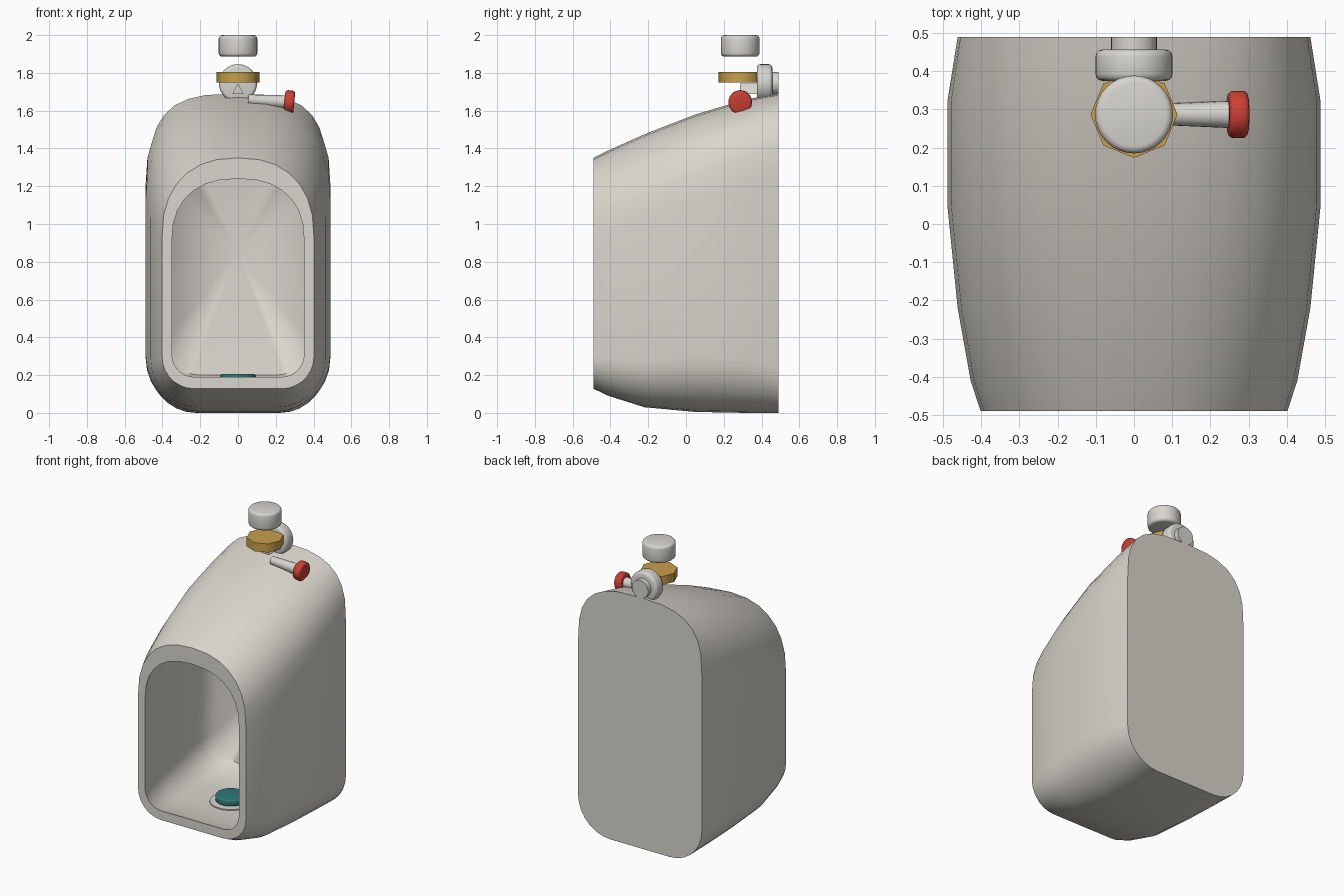
import bpy, bmesh, math
from mathutils import Vector

if "Cube" in bpy.data.objects:
    bpy.data.objects.remove(bpy.data.objects["Cube"], do_unlink=True)


def material(name, rgb):
    m = bpy.data.materials.new(name)
    m.use_nodes = True
    m.diffuse_color = (*rgb, 1)
    bsdf = m.node_tree.nodes["Principled BSDF"]
    bsdf.inputs["Base Color"].default_value = (*rgb, 1)
    bsdf.inputs["Roughness"].default_value = 0.5
    return m


PORCELAIN = material("warm porcelain", (0.70, 0.67, 0.61))
METAL = material("pale metal", (0.68, 0.66, 0.62))
BRASS = material("brass", (0.58, 0.35, 0.07))
RED = material("red", (0.60, 0.05, 0.035))
TEAL = material("dark teal", (0.03, 0.19, 0.19))


def finish(name, bm, mat):
    bmesh.ops.recalc_face_normals(bm, faces=bm.faces)
    mesh = bpy.data.meshes.new(name)
    bm.to_mesh(mesh)
    bm.free()
    mesh.materials.append(mat)
    obj = bpy.data.objects.new(name, mesh)
    bpy.context.collection.objects.link(obj)
    bpy.ops.object.select_all(action="DESELECT")
    obj.select_set(True)
    bpy.context.view_layer.objects.active = obj
    bpy.ops.object.shade_smooth_by_angle(angle=math.radians(55))


def section(y, half, low, high, r_low, arch, power, steps=7):
    """Upright outline: superelliptic arch on top, round corners below."""
    points = []
    for i in range(2 * steps + 1):
        a = math.pi * i / (2 * steps)
        c, s = math.cos(a), max(math.sin(a), 0)
        x = math.copysign(abs(c) ** (2 / power), c) * half
        points.append((x, y, high - arch + arch * s ** (2 / power)))
    for side, start in ((-1, 180), (1, 270)):
        for i in range(steps + 1):
            a = math.radians(start + 90 * i / steps)
            points.append((side * (half - r_low) + r_low * math.cos(a), y,
                           low + r_low + r_low * math.sin(a)))
    return points


def rod(name, start, end, r1, r2, mat, sides=32, bevel=0):
    """Cylinder or cone between two points, with optional softened rims."""
    start, end = Vector(start), Vector(end)
    axis = end - start
    bm = bmesh.new()
    bmesh.ops.create_cone(bm, cap_ends=True, segments=sides, radius1=r1,
                          radius2=r2, depth=axis.length)
    if bevel:
        rims = [e for e in bm.edges if abs(e.verts[0].co.z - e.verts[1].co.z) < 1e-5]
        bmesh.ops.bevel(bm, geom=rims, offset=bevel, segments=3, profile=0.5,
                        affect="EDGES")
    turn = Vector((0, 0, 1)).rotation_difference(axis).to_matrix()
    for v in bm.verts:
        v.co = turn @ v.co + (start + end) / 2
    finish(name, bm, mat)


# Basin: outer shell from back to front, then the hollow from front to back
outer = [(0.49, 0.462, 0.0, 1.69, 0.24, 0.42, 3.0),
         (0.32, 0.489, 0.0, 1.66, 0.29, 0.45, 2.6),
         (0.05, 0.489, 0.005, 1.58, 0.30, 0.45, 2.5),
         (-0.22, 0.462, 0.03, 1.475, 0.25, 0.44, 2.4),
         (-0.41, 0.428, 0.09, 1.39, 0.20, 0.43, 2.35),
         (-0.49, 0.402, 0.128, 1.35, 0.17, 0.42, 2.35)]
inner = [(-0.49, 0.35, 0.19, 1.24, 0.12, 0.33, 2.35),
         (-0.41, 0.375, 0.167, 1.285, 0.14, 0.35, 2.35),
         (-0.22, 0.405, 0.155, 1.37, 0.16, 0.37, 2.4),
         (0.05, 0.43, 0.155, 1.47, 0.18, 0.39, 2.5),
         (0.22, 0.42, 0.16, 1.52, 0.19, 0.40, 2.6),
         (0.32, 0.38, 0.20, 1.48, 0.18, 0.38, 2.6)]
bm = bmesh.new()
rings = [[bm.verts.new(p) for p in section(*s)] for s in outer + inner]
count = len(rings[0])
for a, b in zip(rings, rings[1:]):
    for i in range(count):
        j = (i + 1) % count
        bm.faces.new((a[i], a[j], b[j], b[i]))
bm.faces.new(rings[0])
apex = bm.verts.new((0, 0.42, 0.85))
for i in range(count):
    bm.faces.new((rings[-1][i], rings[-1][(i + 1) % count], apex))
finish("basin", bm, PORCELAIN)

# Drain plate and the puck above it
rod("drain_plate", (0, -0.075, 0.15), (0, -0.075, 0.162), 0.13, 0.13, PORCELAIN)
rod("drain_puck", (0, -0.075, 0.165), (0, -0.075, 0.205), 0.095, 0.095, TEAL, bevel=0.008)

# Flush valve
VY, PZ = 0.287, 1.745
rod("valve_cap", (0, VY, 1.886), (0, VY, 2.0), 0.102, 0.102, METAL, bevel=0.018)
rod("valve_nut", (0, VY, 1.748), (0, VY, 1.806), 0.114, 0.114, BRASS, sides=8)
rod("wall_flange", (0, 0.375, PZ), (0, 0.457, PZ), 0.101, 0.101, METAL, bevel=0.018)
rod("wall_pipe", (0, 0.45, PZ), (0, 0.49, PZ), 0.06, 0.06, METAL)

# Small wedge joining the valve to the flange
bm = bmesh.new()
ends = [[bm.verts.new((x, y, z)) for x, z in ((-0.03, 1.687), (0.03, 1.687), (0, PZ))]
        for y in (VY, 0.38)]
for end in ends:
    bm.faces.new(end)
for i in range(3):
    j = (i + 1) % 3
    bm.faces.new((ends[0][i], ends[0][j], ends[1][j], ends[1][i]))
finish("valve_outlet", bm, METAL)

# Flush handle and knob, tilted slightly down
rod("handle_lever", (0.055, VY, 1.658), (0.26, VY, 1.645), 0.027, 0.036, METAL, sides=20)
rod("handle_knob", (0.246, VY, 1.648), (0.298, VY, 1.643), 0.062, 0.062, RED, bevel=0.014)
